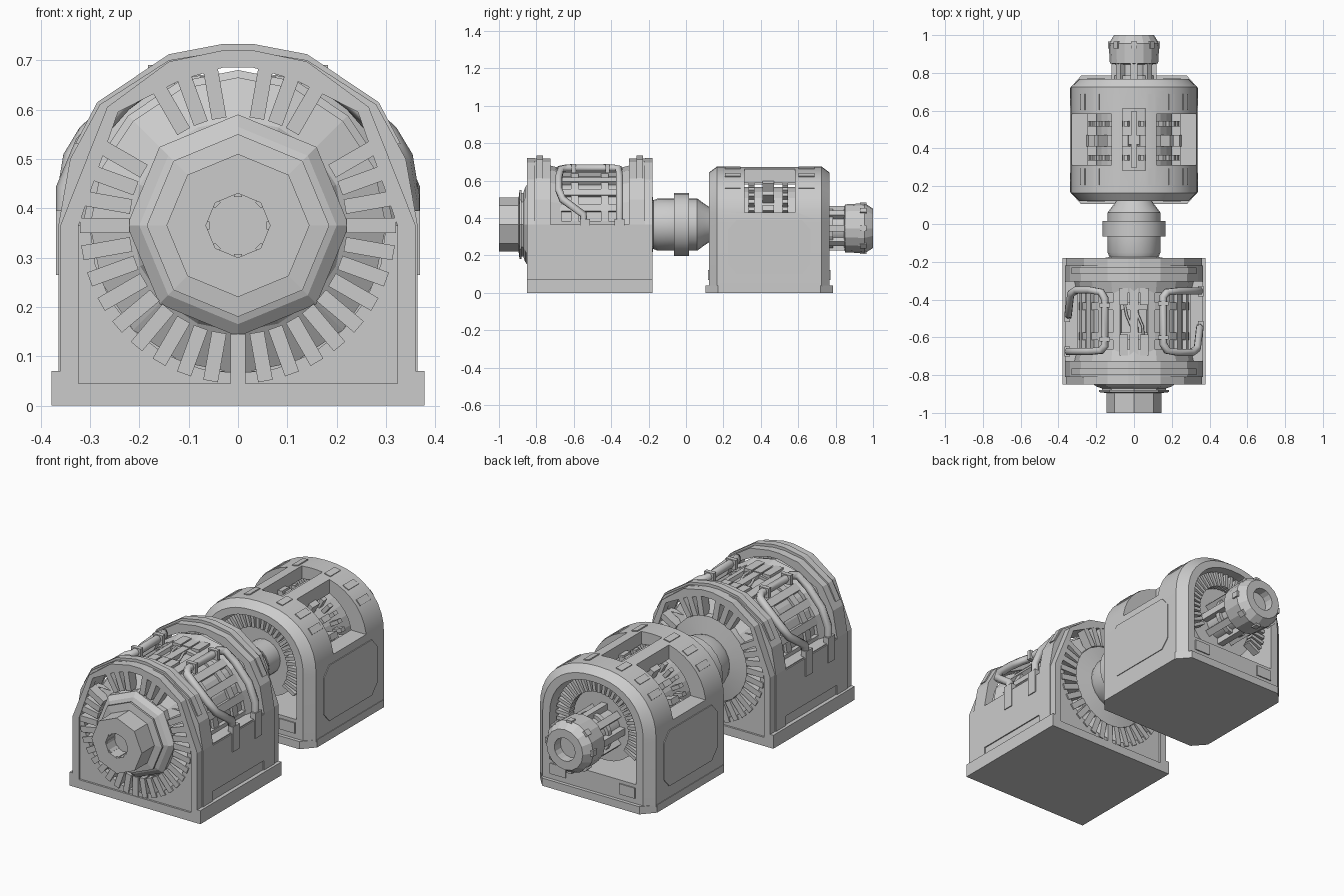
import bpy, bmesh, math
from mathutils import Matrix, Vector

if "Cube" in bpy.data.objects:
    bpy.data.objects.remove(bpy.data.objects["Cube"])

grey = bpy.data.materials.new("machine grey")
grey.use_nodes = True
grey.diffuse_color = (0.6, 0.6, 0.6, 1)
grey.node_tree.nodes["Principled BSDF"].inputs["Base Color"].default_value = (0.6, 0.6, 0.6, 1)

AXIS = 0.365   # height of the front shaft
REAR = 0.345   # height of the rear shaft
MID = -0.515   # middle of the front housing


def finish(name, bm, smooth=False):
    bmesh.ops.recalc_face_normals(bm, faces=bm.faces)
    mesh = bpy.data.meshes.new(name)
    bm.to_mesh(mesh)
    bm.free()
    ob = bpy.data.objects.new(name, mesh)
    bpy.context.collection.objects.link(ob)
    mesh.materials.append(grey)
    if smooth:
        bpy.ops.object.select_all(action='DESELECT')
        ob.select_set(True)
        bpy.context.view_layer.objects.active = ob
        bpy.ops.object.shade_smooth_by_angle(angle=math.radians(30))
    return ob


def skin(bm, loops, closed=False):
    """Join rings of points; cap the two ends unless the rings close up."""
    rings = [[bm.verts.new(p) for p in loop] for loop in loops]
    pairs = list(zip(rings, rings[1:]))
    if closed:
        pairs.append((rings[-1], rings[0]))
    for a, b in pairs:
        for i in range(len(a)):
            j = (i + 1) % len(a)
            bm.faces.new((a[i], a[j], b[j], b[i]))
    if not closed:
        bm.faces.new(rings[0])
        bm.faces.new(rings[-1])


def prism(name, pts, a, b, axis='y'):
    place = {'y': lambda p, d: (p[0], d, p[1]),
             'x': lambda p, d: (d, p[0], p[1]),
             'z': lambda p, d: (p[0], p[1], d)}[axis]
    bm = bmesh.new()
    skin(bm, [[place(p, d) for p in pts] for d in (a, b)])
    return finish(name, bm)


def frame(name, outer, inner, a, b):
    bm = bmesh.new()
    skin(bm, [[(x, y, z) for x, z in pts]
              for pts, y in ((outer, a), (outer, b), (inner, b), (inner, a))], True)
    return finish(name, bm)


def lathe(name, profile, seg, zc=AXIS, smooth=False):
    bm = bmesh.new()
    turns = [math.tau * i / seg for i in range(seg)]
    skin(bm, [[(r * math.cos(t), y, zc + r * math.sin(t)) for t in turns] for y, r in profile])
    return finish(name, bm, smooth)


def boxes(name, items):
    """Items are (centre, size, turn about y)."""
    bm = bmesh.new()
    for centre, size, turn in items:
        m = Matrix.Translation(centre) @ Matrix.Rotation(-turn, 4, 'Y') @ Matrix.Diagonal((*size, 1))
        bmesh.ops.create_cube(bm, size=1, matrix=m)
    return finish(name, bm)


def radial(name, degrees, r0, r1, width, y0, y1, zc=AXIS):
    r = (r0 + r1) / 2
    return boxes(name, [((r * math.cos(t), (y0 + y1) / 2, zc + r * math.sin(t)),
                         (r1 - r0, y1 - y0, width), t) for t in map(math.radians, degrees)])


def both(half):
    return half + [(-x, z) for x, z in reversed(half)]


def arch(hw, bottom, spring, rise, n=20):
    pts = [(hw, bottom)]
    for i in range(n + 1):
        t = math.pi * i / n
        c, s = math.cos(t), math.sin(t)
        pts.append((math.copysign(abs(c) ** 0.9, c) * hw, spring + rise * abs(s) ** 0.9))
    return pts + [(-hw, bottom)]


def cut(ob, cutter):
    mod = ob.modifiers.new("opening", 'BOOLEAN')
    mod.operation = 'DIFFERENCE'
    mod.solver = 'EXACT'
    mod.object = cutter
    bpy.context.view_layer.objects.active = ob
    bpy.ops.object.modifier_apply(modifier=mod.name)
    bpy.data.objects.remove(cutter)


# Front housing: foot, lower block and side panels
boxes("front_foot", [((0, MID, 0.035), (0.72, 0.62, 0.07), 0)]
      + [((s * 0.367, MID, 0.035), (0.022, 0.67, 0.07), 0) for s in (1, -1)])
boxes("front_lower_block", [((0, MID, 0.21), (0.716, 0.46, 0.31), 0)])
boxes("front_side_panels", [((s * 0.36, MID, 0.24), (0.008, 0.57, 0.24), 0) for s in (1, -1)])

# End rims, slotted plates and cooling fins at both ends
outer = both([(0.36, 0), (0.36, 0.365), (0.265, 0.605), (0.14, 0.697), (0.03, 0.72)])
band = both([(0.364, 0), (0.364, 0.365), (0.34, 0.5), (0.28, 0.61), (0.14, 0.7), (0.03, 0.718)])
band_in = both([(0.323, 0.045), (0.323, 0.365), (0.3, 0.46), (0.243, 0.595), (0.115, 0.66), (0.03, 0.685)])
inner = both([(0.323, 0.045), (0.323, 0.365), (0.243, 0.595), (0.115, 0.66), (0.03, 0.685)])
crest = both([(0.33, 0.53), (0.285, 0.615), (0.14, 0.712), (0.03, 0.733)])
crest_in = both([(0.31, 0.53), (0.26, 0.6), (0.12, 0.69), (0.03, 0.7)])
half_turn = [math.radians(a) for a in range(0, -181, -15)]
plate = [(-0.323, AXIS), (-0.323, 0.045), (0.323, 0.045), (0.323, AXIS)] + \
        [(0.3 * math.cos(t), AXIS + 0.3 * math.sin(t)) for t in half_turn]
fin_angles = [a for a in range(0, 360, 10) if a not in (40, 50, 90, 130, 140)]
for s, end in ((-1, "front"), (1, "back")):
    def at(d):
        return MID + s * d
    frame(end + "_rim", outer, inner, at(0.295), at(0.335))
    frame(end + "_rim_band", band, band_in, at(0.21), at(0.295))
    frame(end + "_rim_crest", crest, crest_in, at(0.25), at(0.285))
    prism(end + "_slotted_plate", plate, at(0.3), at(0.325))
    radial(end + "_fins", fin_angles, 0.22, 0.32, 0.03, *sorted((at(0.28), at(0.332))))
    lathe(end + "_winding_cone", [(at(0.2), 0.3), (at(0.25), 0.3), (at(0.3), 0.215), (at(0.315), 0.205)], 16)
    lathe(end + "_clamp_ring", [(at(0.15), 0.29), (at(0.15), 0.3), (at(0.21), 0.315), (at(0.22), 0.3)], 16)

# Core between the rims with ribs and blocks
lathe("stator_core", [(MID - 0.23, 0.28), (MID + 0.23, 0.28)], 24)
radial("core_ribs", range(0, 181, 18), 0.27, 0.298, 0.04, MID - 0.16, MID + 0.16)
for d in (-0.08, 0.08):
    radial("core_band", range(9, 180, 18), 0.26, 0.292, 0.1, MID + d - 0.02, MID + d + 0.02)
boxes("top_blocks", [((x, y, 0.655), (0.045, w, 0.025), 0)
                     for x in (-0.053, 0, 0.053) for y, w in ((-0.385, 0.09), (-0.64, 0.11))])


def pipe(name, pts, radius):
    curve = bpy.data.curves.new(name, 'CURVE')
    curve.dimensions = '3D'
    curve.bevel_depth = radius
    curve.bevel_resolution = 1
    curve.use_fill_caps = True
    line = curve.splines.new('POLY')
    line.points.add(len(pts) - 1)
    for p, co in zip(line.points, pts):
        p.co = (*co, 1)
    curve.materials.append(grey)
    bpy.context.collection.objects.link(bpy.data.objects.new(name, curve))


for x in (-0.03, 0, 0.03):
    pipe("top_cable", [(x - 0.02, -0.42, 0.65), (x - 0.01, -0.48, 0.655),
                       (x + 0.015, -0.54, 0.655), (x + 0.02, -0.6, 0.65)], 0.007)

# Looping pipes, the second one turned half round
loop = [(0.348, -0.355, 0.3), (0.348, -0.355, 0.44), (0.31, -0.355, 0.53), (0.235, -0.355, 0.615),
        (0.175, -0.36, 0.663), (0.155, -0.385, 0.667), (0.155, -0.635, 0.667), (0.175, -0.67, 0.66),
        (0.235, -0.68, 0.615), (0.305, -0.68, 0.55), (0.335, -0.66, 0.5), (0.348, -0.55, 0.42),
        (0.348, -0.54, 0.3)]
for s, side in ((1, "left"), (-1, "right")):
    def y_at(y):
        return MID + s * (y - MID)
    pipe(side + "_pipe", [(s * x, y_at(y), z) for x, y, z in loop], 0.021)
    boxes(side + "_pipe_collars", [((s * 0.155, y_at(y), 0.665), (0.055, 0.022, 0.05), 0) for y in (-0.42, -0.6)])
    boxes(side + "_pipe_sockets", [((s * 0.354, y_at(y), 0.33), (0.03, 0.055, 0.13), 0) for y in (-0.355, -0.54)])

# Front hub and hollow shaft
lathe("front_hub", [(-0.72, 0.225), (-0.84, 0.225), (-0.86, 0.2), (-0.87, 0.17), (-0.88, 0.17), (-0.88, 0.185),
                    (-0.89, 0.185), (-0.895, 0.145), (-1, 0.145), (-1, 0.065), (-0.93, 0.065)], 8)
radial("shaft_keys", range(0, 360, 45), 0.058, 0.07, 0.016, -0.995, -0.93)

# Coupling between the two machines
lathe("coupling", [(-0.26, 0.225), (-0.19, 0.22), (-0.175, 0.13), (-0.15, 0.14), (-0.065, 0.14), (-0.065, 0.168),
                   (0.015, 0.168), (0.015, 0.14), (0.06, 0.14), (0.1, 0.11), (0.13, 0.09), (0.24, 0.09)],
      20, smooth=True)

# Rear housing: base plate and hollow arched shell
base = [(0.28, 0.105), (0.338, 0.17), (0.338, 0.72), (0.28, 0.785)]
prism("rear_base", base + [(-x, y) for x, y in reversed(base)], 0, 0.04, 'z')
bm = bmesh.new()
skin(bm, [[(x, y, z) for x, z in arch(0.335 - i, 0.03, 0.38, 0.295 - i * 0.7)]
          for y, i in ((0.123, 0.045), (0.165, 0), (0.725, 0), (0.767, 0.045))])
shell = finish("rear_shell", bm)
cut(shell, prism("tunnel_cutter", arch(0.25, 0.14, 0.37, 0.24), 0, 0.9))
for x, w, length in ((0, 0.12, 0.33), (0.26, 0.28, 0.27), (-0.26, 0.28, 0.27)):
    cut(shell, boxes("window_cutter", [((x, 0.447, 0.63), (w, length, 0.4), 0)]))
shell.select_set(True)
bpy.context.view_layer.objects.active = shell
bpy.ops.object.shade_smooth_by_angle(angle=math.radians(25))

# Rear housing panels and small plates
panel = [(0.225, 0.15), (0.27, 0.1), (0.62, 0.1), (0.665, 0.15), (0.665, 0.34), (0.62, 0.39), (0.27, 0.39), (0.225, 0.34)]
for s, side in ((1, "left"), (-1, "right")):
    prism(side + "_panel", panel, s * 0.332, s * 0.339, 'x')
    boxes(side + "_end_plates", [((s * 0.2, y, 0.095), (0.09, 0.008, 0.055), 0) for y in (0.121, 0.769)])
small = []
for deg in (38, 56, 76, 104, 124, 142):
    t = math.radians(deg)
    c, k = math.cos(t), math.sin(t)
    x, z = math.copysign(abs(c) ** 0.9, c) * 0.335, 0.38 + 0.295 * k ** 0.9
    for y in (0.25, 0.645):
        small.append(((x, y, z), (0.008, 0.085, 0.035), math.atan2(k / 0.295, c / 0.335)))
boxes("rear_shell_plates", small)

# Rear core seen through the windows, with end fins
lathe("rear_core", [(0.22, 0.15), (0.22, 0.2), (0.67, 0.2), (0.67, 0.15)], 24, AXIS)
for y in (0.35, 0.53):
    radial("rear_core_teeth", range(10, 175, 10), 0.18, 0.25, 0.02, y - 0.015, y + 0.015)
radial("rear_core_bars", range(20, 165, 20), 0.19, 0.262, 0.03, 0.41, 0.47)
boxes("top_window_cross", [((0, 0.447, 0.6), (0.025, 0.3, 0.04), 0), ((0, 0.447, 0.6), (0.11, 0.05, 0.03), 0)])
for y in (0.18, 0.7):
    radial("rear_end_fins", range(-30, 211, 8), 0.17, 0.245, 0.017, y - 0.02, y + 0.02)

# Rear shaft: caged core and hollow head
lathe("rear_shaft", [(0.6, 0.09), (0.86, 0.09)], 16, REAR, True)
radial("rear_cage_bars", range(0, 360, 45), 0.08, 0.118, 0.035, 0.66, 0.87, REAR)
lathe("rear_cage_ring", [(0.76, 0.09), (0.76, 0.108), (0.785, 0.108), (0.785, 0.09)], 16, REAR)
lathe("rear_head", [(0.845, 0.1), (0.85, 0.128), (0.955, 0.134), (0.985, 0.115), (1, 0.105), (1, 0.06), (0.95, 0.06)], 16, REAR)
radial("rear_head_lugs", range(0, 360, 45), 0.12, 0.138, 0.03, 0.93, 0.965, REAR)
